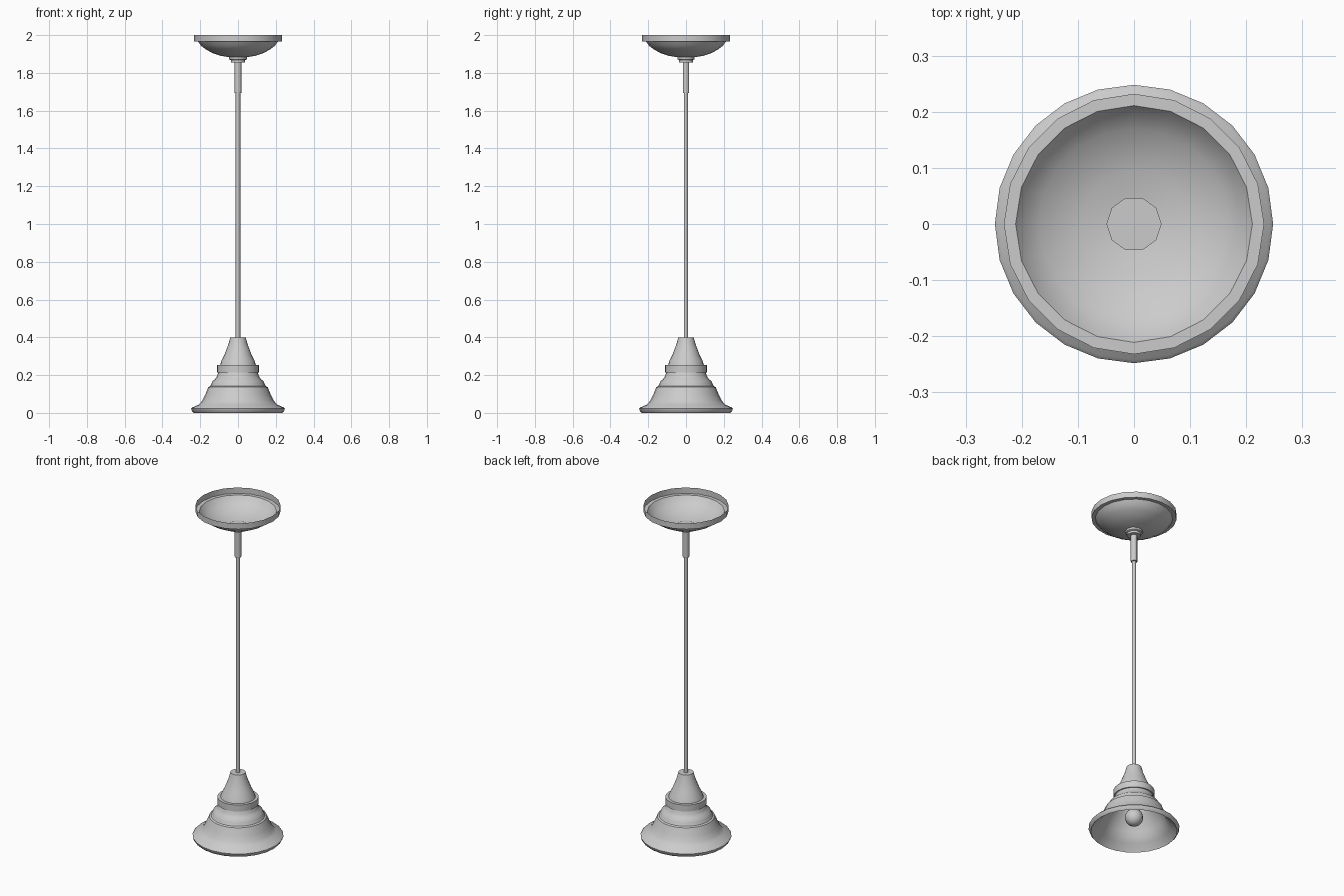
import bpy, bmesh, math


def lathe(name, profile, sides, angle=35):
    """Spin (radius, z) points around z; radius 0 makes a pole."""
    bm = bmesh.new()
    rings = []
    for r, z in profile:
        if r == 0:
            rings.append([bm.verts.new((0, 0, z))] * sides)
        else:
            rings.append([bm.verts.new((r * math.cos(2 * math.pi * i / sides),
                                        r * math.sin(2 * math.pi * i / sides), z))
                          for i in range(sides)])
    for a, b in zip(rings, rings[1:]):
        for i in range(sides):
            j = (i + 1) % sides
            quad = list(dict.fromkeys((a[i], a[j], b[j], b[i])))
            bm.faces.new(quad)
    bmesh.ops.recalc_face_normals(bm, faces=bm.faces)
    mesh = bpy.data.meshes.new(name)
    bm.to_mesh(mesh)
    bm.free()
    ob = bpy.data.objects.new(name, mesh)
    bpy.context.collection.objects.link(ob)
    bpy.ops.object.select_all(action='DESELECT')
    ob.select_set(True)
    bpy.context.view_layer.objects.active = ob
    bpy.ops.object.shade_smooth_by_angle(angle=math.radians(angle))
    return ob


# Ceiling canopy: upright rim, ledge and open bowl
lathe("ceiling_canopy", [(0.232, 2.0), (0.232, 1.965), (0.211, 1.965),
                         (0.195, 1.943), (0.17, 1.924), (0.135, 1.905),
                         (0.095, 1.891), (0.045, 1.883)], 20)

# Ferrule under the canopy, sleeve and hanging rod
lathe("canopy_ferrule", [(0, 1.888), (0.049, 1.888), (0.047, 1.872),
                         (0.038, 1.868), (0.038, 1.855), (0, 1.855)], 10, 40)
lathe("rod_sleeve", [(0, 1.858), (0.018, 1.858), (0.018, 1.693), (0, 1.693)], 10, 40)
lathe("hanging_rod", [(0, 1.70), (0.012, 1.70), (0.012, 0.39), (0, 0.39)], 6, 65)

# Stepped bell shade, outside from the top down, then the plain inside
lathe("lamp_shade", [(0, 0.40), (0.041, 0.40), (0.05, 0.365), (0.073, 0.305),
                     (0.088, 0.275), (0.095, 0.253), (0.112, 0.253),
                     (0.112, 0.214), (0.105, 0.214), (0.111, 0.194),
                     (0.12, 0.18), (0.136, 0.167), (0.139, 0.157),
                     (0.147, 0.142), (0.157, 0.137), (0.175, 0.093),
                     (0.19, 0.064), (0.207, 0.044), (0.242, 0.029),
                     (0.248, 0.022), (0.243, 0.008), (0.235, 0.0),
                     (0.228, 0.01), (0.2, 0.038), (0.182, 0.06),
                     (0.167, 0.09), (0.148, 0.13), (0.12, 0.165),
                     (0.1, 0.20), (0.085, 0.25), (0.0, 0.25)], 24)

# Bulb with neck inside the shade
bulb = [(0.05 * math.sin(math.radians(a)), 0.085 - 0.05 * math.cos(math.radians(a)))
        for a in range(20, 141, 20)]
lathe("bulb", [(0, 0.035)] + bulb + [(0.025, 0.15), (0.025, 0.25), (0, 0.25)], 12, 40)
